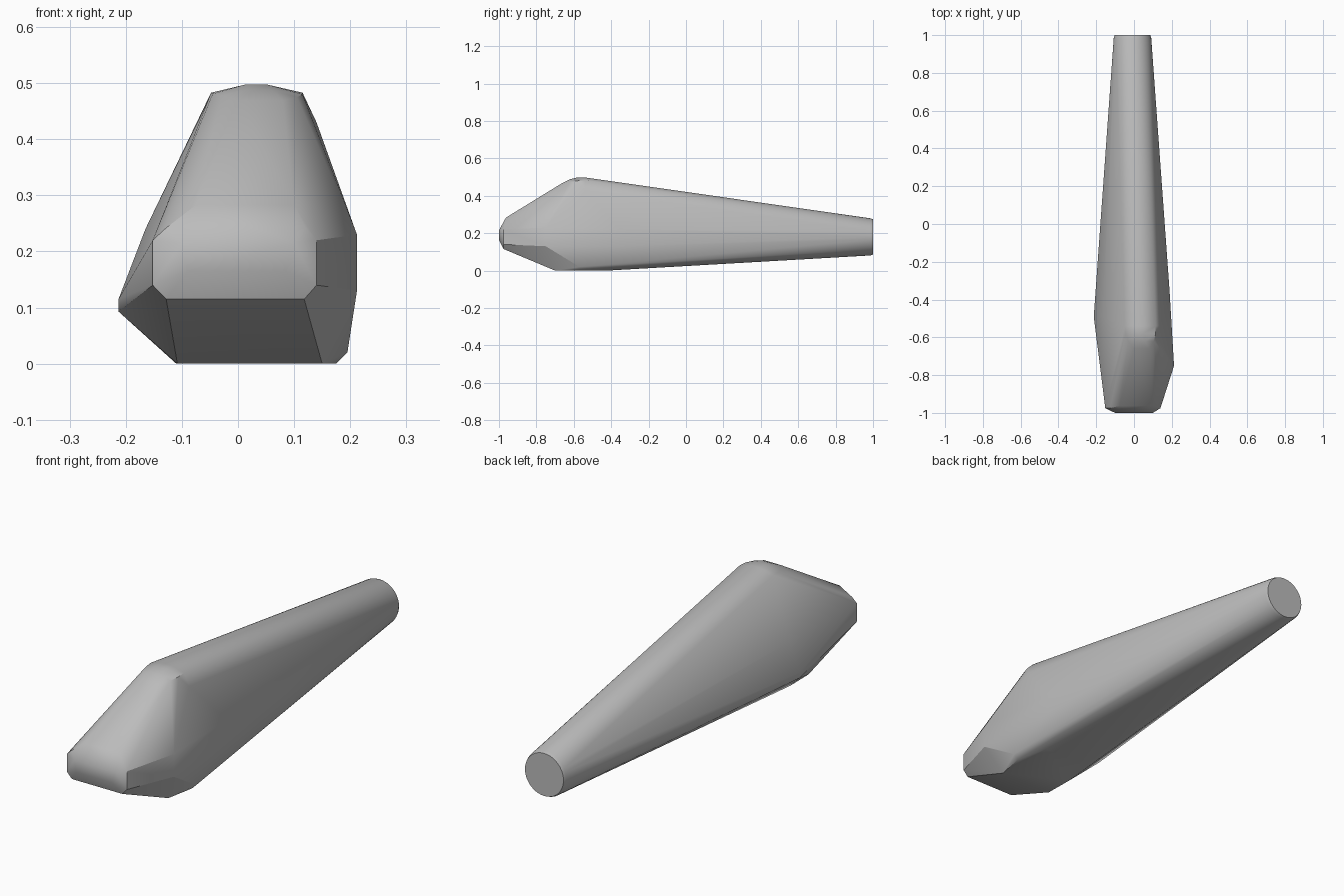
import bpy, bmesh, math

cube = bpy.data.objects.get("Cube")
if cube:
    bpy.data.objects.remove(cube, do_unlink=True)

# One plain grey finish
grey = bpy.data.materials.new("plain_grey")
grey.use_nodes = True
colour = (0.5, 0.5, 0.5, 1)
grey.diffuse_color = colour
grey.node_tree.nodes["Principled BSDF"].inputs["Base Color"].default_value = colour


def section(y, outline):
    """Place an (x, z) outline at depth y."""
    return [(x, y, z) for x, z in outline]


def ring(y, radius, count=40):
    """Round end of the tapered shaft."""
    steps = [2 * math.pi * i / count for i in range(count)]
    return section(y, [(-0.008 + radius * math.cos(a), 0.18 + radius * math.sin(a)) for a in steps])


# Blunt front: small face with a chamfered rim
points = section(-1, [(-0.09, 0.165), (0.085, 0.165), (0.1, 0.215), (-0.1, 0.215)])
points += section(-0.975, [(-0.152, 0.22), (-0.152, 0.14), (-0.128, 0.115), (0.118, 0.115),
                           (0.14, 0.14), (0.14, 0.22), (0.12, 0.242), (-0.128, 0.242)])
points += section(-0.963, [(-0.075, 0.283), (0.1, 0.283)])

# Rounded hump on top
points += section(-0.66, [(0, 0.469), (0.08, 0.469)])
points += section(-0.62, [(-0.03, 0.478), (0.015, 0.488), (0.06, 0.488), (0.105, 0.475)])
points += section(-0.58, [(-0.045, 0.481), (0.015, 0.498), (0.05, 0.498), (0.115, 0.48)])
points += section(-0.54, [(-0.048, 0.483), (0.015, 0.498), (0.05, 0.498), (0.115, 0.483), (0.14, 0.43)])

# Left flank
points += section(-0.75, [(0.212, 0.23), (0.212, 0.13)])
points += section(-0.57, [(0.195, 0.02)])
points += section(-0.35, [(0.188, 0.22), (0.188, 0.13)])

# Right flank
points += section(-0.49, [(-0.213, 0.115), (-0.213, 0.093), (-0.165, 0.24)])

# Flat underside
points += section(-0.7, [(-0.108, 0), (0.15, 0)])
points += section(-0.57, [(-0.11, 0), (0.175, 0)])
points += section(-0.42, [(-0.07, 0), (0.14, 0)])

# Tapered end
points += ring(0.988, 0.099) + ring(1, 0.094)

# Stretch one convex skin over all sections
bm = bmesh.new()
for p in points:
    bm.verts.new(p)
hull = bmesh.ops.convex_hull(bm, input=bm.verts)
loose = {v for v in hull["geom_interior"] + hull["geom_unused"] if isinstance(v, bmesh.types.BMVert)}
bmesh.ops.delete(bm, geom=list(loose), context="VERTS")
bmesh.ops.dissolve_limit(bm, angle_limit=math.radians(0.5), verts=bm.verts, edges=bm.edges)
bmesh.ops.recalc_face_normals(bm, faces=bm.faces)
mesh = bpy.data.meshes.new("tapered_body")
bm.to_mesh(mesh)
bm.free()
mesh.materials.append(grey)

body = bpy.data.objects.new("tapered_body", mesh)
bpy.context.collection.objects.link(body)
bpy.context.view_layer.objects.active = body
body.select_set(True)
bpy.ops.object.shade_smooth_by_angle(angle=math.radians(30))
